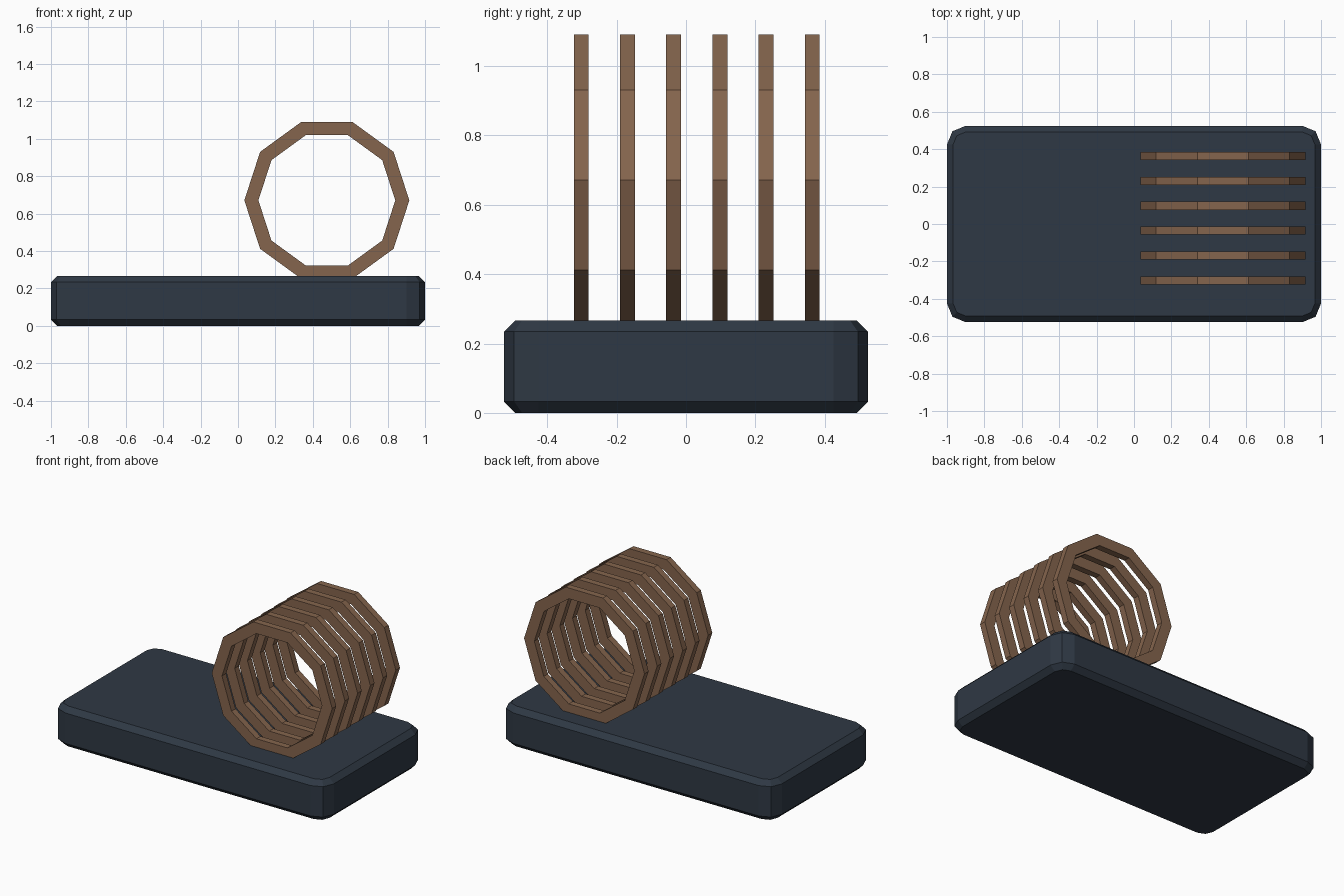
import bpy, bmesh
from math import sin, cos, pi, radians

cube = bpy.data.objects.get("Cube")
if cube:
    bpy.data.objects.remove(cube, do_unlink=True)


def material(name, rgb):
    mat = bpy.data.materials.new(name)
    mat.use_nodes = True
    color = (*rgb, 1)
    mat.diffuse_color = color
    mat.node_tree.nodes["Principled BSDF"].inputs["Base Color"].default_value = color
    return mat


def finish(name, bm, mat):
    bmesh.ops.recalc_face_normals(bm, faces=bm.faces)
    mesh = bpy.data.meshes.new(name)
    bm.to_mesh(mesh)
    bm.free()
    mesh.materials.append(mat)
    obj = bpy.data.objects.new(name, mesh)
    bpy.context.collection.objects.link(obj)
    return obj


def bridge(bm, a, b):
    """Join two matching closed loops of vertices with quads."""
    for i in range(len(a)):
        j = (i + 1) % len(a)
        bm.faces.new((a[i], a[j], b[j], b[i]))


slate = material("dark slate", (0.028, 0.040, 0.058))
wood = material("brown wood", (0.235, 0.130, 0.075))

# Base slab: rounded plan with chamfered top and bottom rims
HALF_X, HALF_Y, HEIGHT = 1.0, 0.525, 0.267
CORNER, CHAMFER = 0.1, 0.033


def slab_loop(bm, inset, z):
    verts = []
    for quarter, (sx, sy) in enumerate(((1, 1), (-1, 1), (-1, -1), (1, -1))):
        for step in range(3):
            a = radians(90 * quarter + 45 * step)
            r = CORNER - inset
            verts.append(bm.verts.new((sx * (HALF_X - CORNER) + r * cos(a),
                                       sy * (HALF_Y - CORNER) + r * sin(a), z)))
    return verts


bm = bmesh.new()
loops = [slab_loop(bm, inset, z) for inset, z in (
    (CHAMFER, 0), (0, CHAMFER), (0, HEIGHT - CHAMFER), (CHAMFER, HEIGHT))]
for low, high in zip(loops, loops[1:]):
    bridge(bm, low, high)
bm.faces.new(loops[0])
bm.faces.new(loops[-1])
finish("base_slab", bm, slate)

# Row of ten-sided upright rings, sunk slightly into the base
SIDES, OUTER, INNER, DEPTH = 10, 0.441, 0.366, 0.043
RING_X, RING_Z, FIRST_Y, SPACING = 0.475, 0.671, -0.302, 0.1332


def ring_loop(bm, radius, y):
    return [bm.verts.new((radius * cos(2 * pi * i / SIDES), y,
                          radius * sin(2 * pi * i / SIDES))) for i in range(SIDES)]


for n in range(6):
    bm = bmesh.new()
    loops = [ring_loop(bm, r, y) for r, y in (
        (OUTER, -DEPTH / 2), (OUTER, DEPTH / 2), (INNER, DEPTH / 2), (INNER, -DEPTH / 2))]
    for i in range(4):
        bridge(bm, loops[i], loops[(i + 1) % 4])
    ring = finish(f"ring_{n + 1}", bm, wood)
    ring.location = (RING_X, FIRST_Y + SPACING * n, RING_Z)
